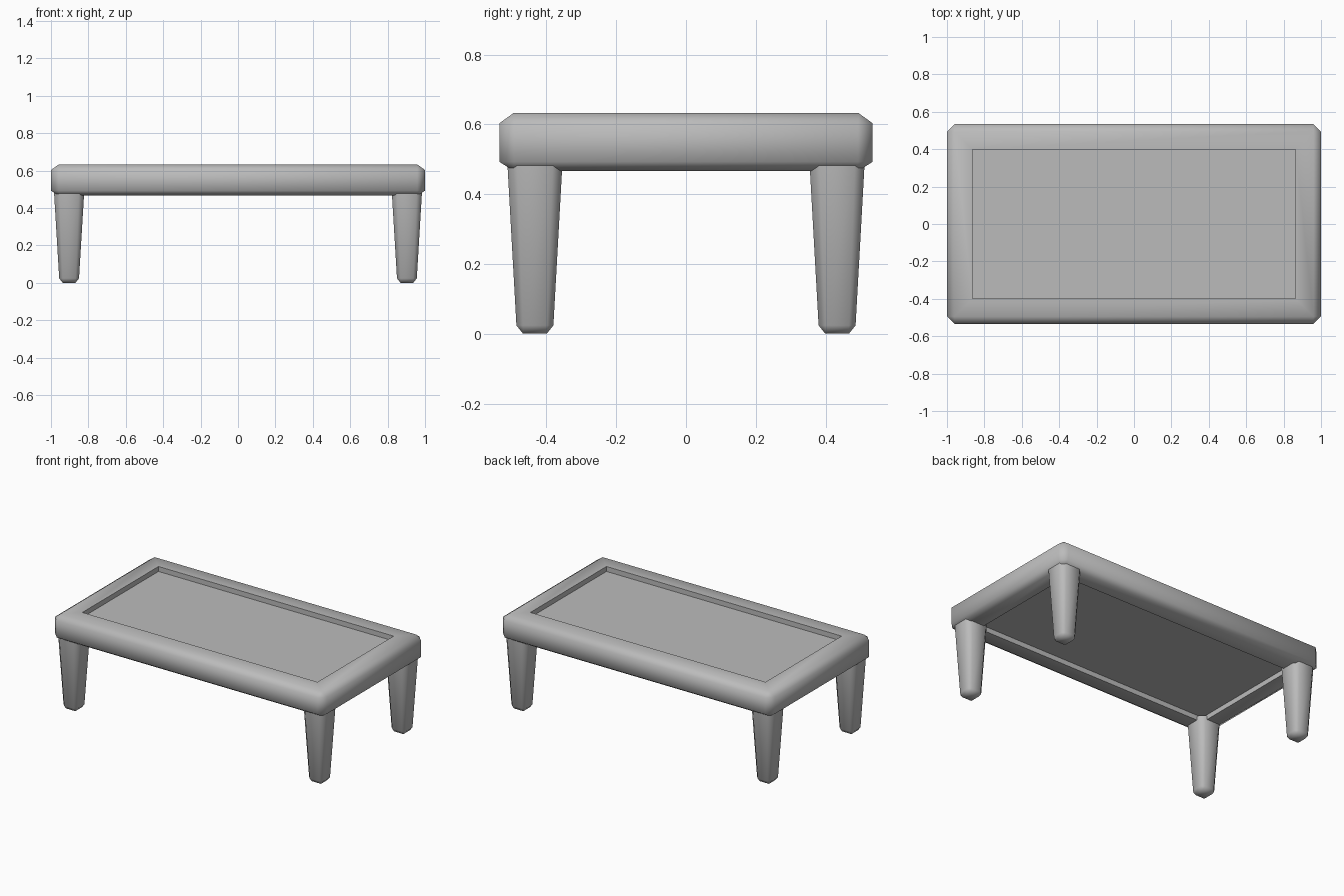
import bpy
import bmesh
import math

cube = bpy.data.objects.get("Cube")
if cube:
    bpy.data.objects.remove(cube, do_unlink=True)

GREY = (0.5, 0.5, 0.5, 1)
grey = bpy.data.materials.new("plain grey")
grey.use_nodes = True
grey.diffuse_color = GREY
grey.node_tree.nodes["Principled BSDF"].inputs["Base Color"].default_value = GREY


def chamfered_block(bm, rings):
    """Loft rectangles with cut corners: (half x, half y, corner cut, z)."""
    loops = []
    for hx, hy, cut, z in rings:
        points = []
        for sx, sy in ((1, 1), (-1, 1), (-1, -1), (1, -1)):
            pair = [(sx * hx, sy * (hy - cut), z), (sx * (hx - cut), sy * hy, z)]
            points += pair if sx == sy else pair[::-1]
        loops.append([bm.verts.new(p) for p in points])
    for low, high in zip(loops, loops[1:]):
        for i in range(8):
            j = (i + 1) % 8
            bm.faces.new((low[i], low[j], high[j], high[i]))
    caps = [bm.faces.new(loops[0][::-1]), bm.faces.new(loops[-1])]
    bmesh.ops.remove_doubles(bm, verts=bm.verts, dist=0.0005)
    bmesh.ops.recalc_face_normals(bm, faces=bm.faces)
    return caps


def finish(bm, name, location=(0, 0, 0)):
    mesh = bpy.data.meshes.new(name)
    bm.to_mesh(mesh)
    bm.free()
    mesh.materials.append(grey)
    obj = bpy.data.objects.new(name, mesh)
    obj.location = location
    bpy.context.collection.objects.link(obj)
    bpy.ops.object.select_all(action="DESELECT")
    obj.select_set(True)
    bpy.context.view_layer.objects.active = obj
    bpy.ops.object.shade_smooth_by_angle(angle=math.radians(60))


# Table top: chamfered slab with a recessed panel above and below
bm = bmesh.new()
chamfered_block(bm, [
    (0.96, 0.495, 0, 0.467),
    (1, 0.535, 0.042, 0.493),
    (1, 0.535, 0.042, 0.603),
    (0.96, 0.495, 0, 0.632),
])
for side in (-1, 1):
    bm.normal_update()
    panel = max(bm.faces, key=lambda f: side * f.calc_center_median().z)
    bmesh.ops.inset_individual(bm, faces=[panel], thickness=0.135)
    wall = bmesh.ops.extrude_discrete_faces(bm, faces=[panel])["faces"][0]
    for v in wall.verts:
        v.co.z -= side * 0.033
    # Close the recess walls between the rim and the sunken panel
    open_edges = [e for e in bm.edges if e.is_boundary]
    bmesh.ops.bridge_loops(bm, edges=open_edges)
bmesh.ops.recalc_face_normals(bm, faces=bm.faces)
finish(bm, "table_top")

# Legs: tapered square posts with cut corners and feet
for sx, x_name in ((1, "left"), (-1, "right")):
    for sy, y_name in ((-1, "front"), (1, "back")):
        bm = bmesh.new()
        chamfered_block(bm, [
            (0.034, 0.034, 0, 0),
            (0.053, 0.053, 0.019, 0.024),
            (0.081, 0.079, 0.028, 0.49),
        ])
        finish(bm, f"{y_name}_{x_name}_leg", (sx * 0.903, sy * 0.433, 0))
